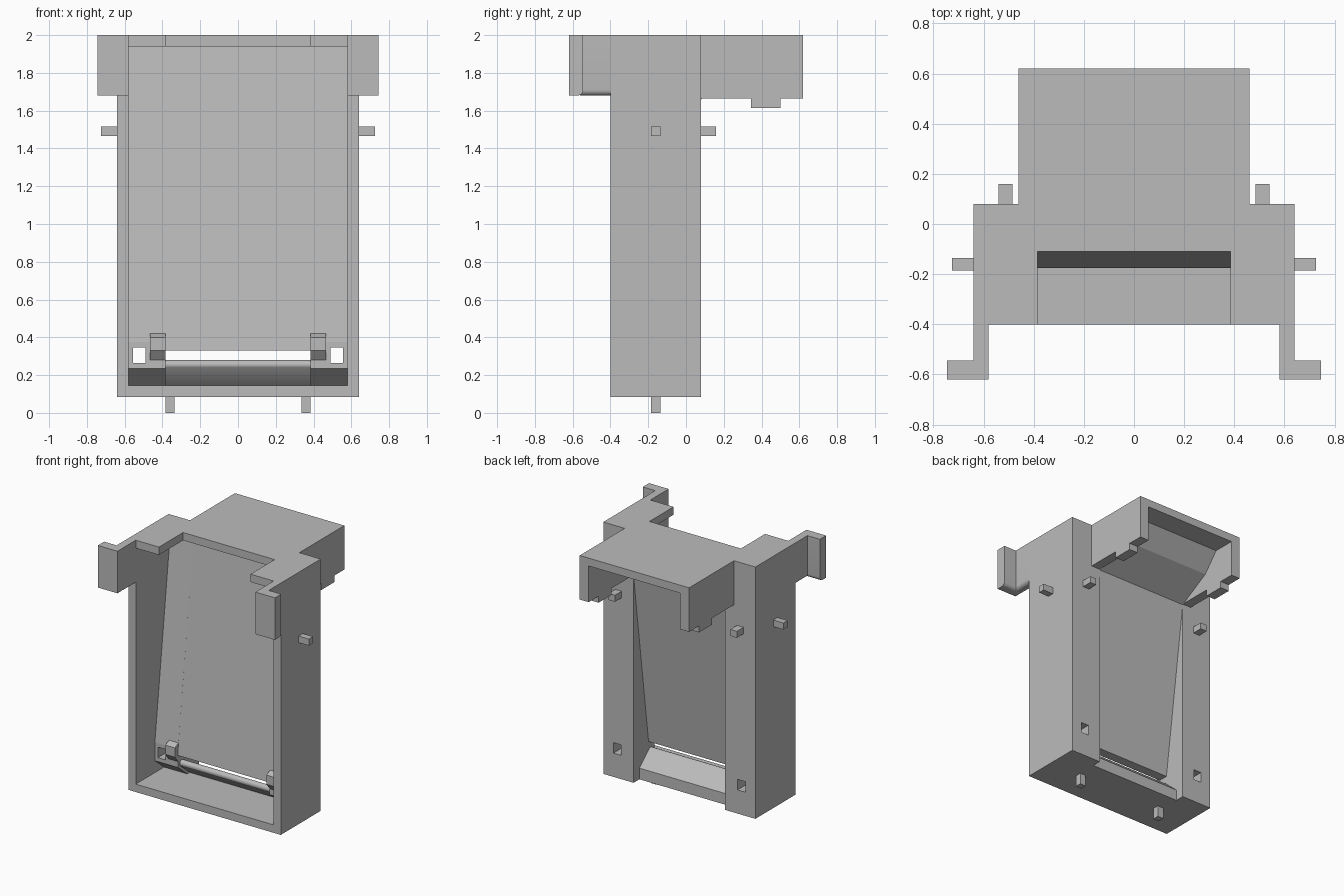
import bpy, bmesh, math

old = bpy.data.objects.get("Cube")
if old:
    bpy.data.objects.remove(old, do_unlink=True)

grey = bpy.data.materials.new("plain grey")
grey.use_nodes = True
GREY = (0.5, 0.5, 0.5, 1)
grey.diffuse_color = GREY
grey.node_tree.nodes["Principled BSDF"].inputs["Base Color"].default_value = GREY


def prism(name, profile, lo, hi, axis="x"):
    """Extrude a closed outline: (y, z) along x, or (x, z) along y."""
    def place(a, b, d):
        return (d, a, b) if axis == "x" else (a, d, b)
    bm = bmesh.new()
    face = bm.faces.new([bm.verts.new(place(a, b, lo)) for a, b in profile])
    new = bmesh.ops.extrude_face_region(bm, geom=[face])["geom"]
    shift = place(0, 0, hi - lo)
    bmesh.ops.translate(bm, vec=shift, verts=[v for v in new if isinstance(v, bmesh.types.BMVert)])
    bmesh.ops.recalc_face_normals(bm, faces=bm.faces)
    mesh = bpy.data.meshes.new(name)
    bm.to_mesh(mesh)
    bm.free()
    mesh.materials.append(grey)
    obj = bpy.data.objects.new(name, mesh)
    bpy.context.collection.objects.link(obj)
    return obj


def box(name, x, y, z):
    return prism(name, [(y[0], z[0]), (y[1], z[0]), (y[1], z[1]), (y[0], z[1])], *x)


def arc(cx, cz, r, start, end, steps=6):
    angles = [math.radians(start + (end - start) * i / steps) for i in range(steps + 1)]
    return [(cx + r * math.cos(a), cz + r * math.sin(a)) for a in angles]


def smooth(obj):
    bpy.ops.object.select_all(action="DESELECT")
    obj.select_set(True)
    bpy.context.view_layer.objects.active = obj
    bpy.ops.object.shade_smooth_by_angle(angle=math.radians(30))


# Main dimensions
FRONT, BACK = -0.40, 0.08
BASE, FLOOR, CEIL, TOP = 0.085, 0.145, 1.94, 2.0
SLOT, INNER, OUTER, HOOD = 0.385, 0.58, 0.64, 0.46

# Base with the forward-leaning rounded lip
lip = arc(-0.125, 0.255, 0.025, 45, 215)
base = prism("base_lip", [(FRONT, BASE), (0.01, BASE), (0.01, 0.17)] + lip
             + [(-0.03, FLOOR), (FRONT, FLOOR)], -SLOT, SLOT)
smooth(base)

# Sloped panel flowing into the top plate
prism("sloped_panel", [(-0.175, 0.33), (-0.10, 0.33), (BACK, 1.66), (0.33, 1.80),
                       (0.45, CEIL), (0.62, CEIL), (0.62, TOP), (-0.11, TOP),
                       (-0.11, CEIL), (0.02, CEIL)], -SLOT, SLOT)

pillar_outline = [(FRONT, BASE), (BACK, BASE), (BACK, TOP), (FRONT, TOP), (FRONT, CEIL),
                  (0.02, CEIL), (-0.17, 0.375), (-0.17, 0.235), (-0.06, FLOOR), (FRONT, FLOOR)]
rib_outline = [(-0.165, 0.42), (-0.21, 0.40), (-0.21, 0.33), (-0.06, FLOOR),
               (0.0, FLOOR), (-0.10, 0.42)]
hood_outline = [(BACK, TOP), (BACK, 1.665), (0.345, 1.665), (0.345, 1.615), (0.50, 1.615),
                (0.50, 1.665), (0.62, 1.665), (0.62, TOP)]

for side, s in (("left", 1), ("right", -1)):
    def span(a, b):
        return sorted((a * s, b * s))

    # Outer wall and rear pillar with a square through hole
    box(side + "_wall", span(INNER, OUTER), (FRONT, BACK), (BASE, TOP))
    pillar = prism(side + "_pillar", pillar_outline, *span(SLOT, INNER))
    cutter = box("hole_cutter", span(0.49, 0.555), (-0.3, 0.3), (0.265, 0.345))
    cutter.hide_render = True
    cut = pillar.modifiers.new("hole", "BOOLEAN")
    cut.object = cutter
    cut.solver = "EXACT"
    bpy.context.view_layer.objects.active = pillar
    bpy.ops.object.modifier_apply(modifier=cut.name)
    bpy.data.objects.remove(cutter, do_unlink=True)

    # Rib beside the slot, and hood cheek with its lower tab
    prism(side + "_rib", rib_outline, *span(SLOT, 0.465))
    prism(side + "_hood_cheek", hood_outline, *span(SLOT, HOOD))

    # Front arm and hook with rounded lower edges
    arm = [(INNER, TOP), (INNER, 1.68)] + arc(0.61, 1.71, 0.03, -90, 0) + [(OUTER, TOP)]
    smooth(prism(side + "_arm", [(x * s, z) for x, z in arm], -0.56, FRONT, "y"))
    hook = [(-0.62, TOP), (-0.62, 1.68)] + arc(-0.575, 1.71, 0.03, -90, 0) + [(-0.545, TOP)]
    smooth(prism(side + "_hook", hook, *span(INNER, 0.745)))

    # Square locating pegs
    peg_y, peg_z = (-0.185, -0.135), (1.465, 1.515)
    box(side + "_side_peg", span(OUTER, 0.725), peg_y, peg_z)
    box(side + "_back_peg", span(0.485, 0.54), (BACK, 0.16), peg_z)
    box(side + "_bottom_peg", span(0.335, SLOT), peg_y, (0, BASE))
